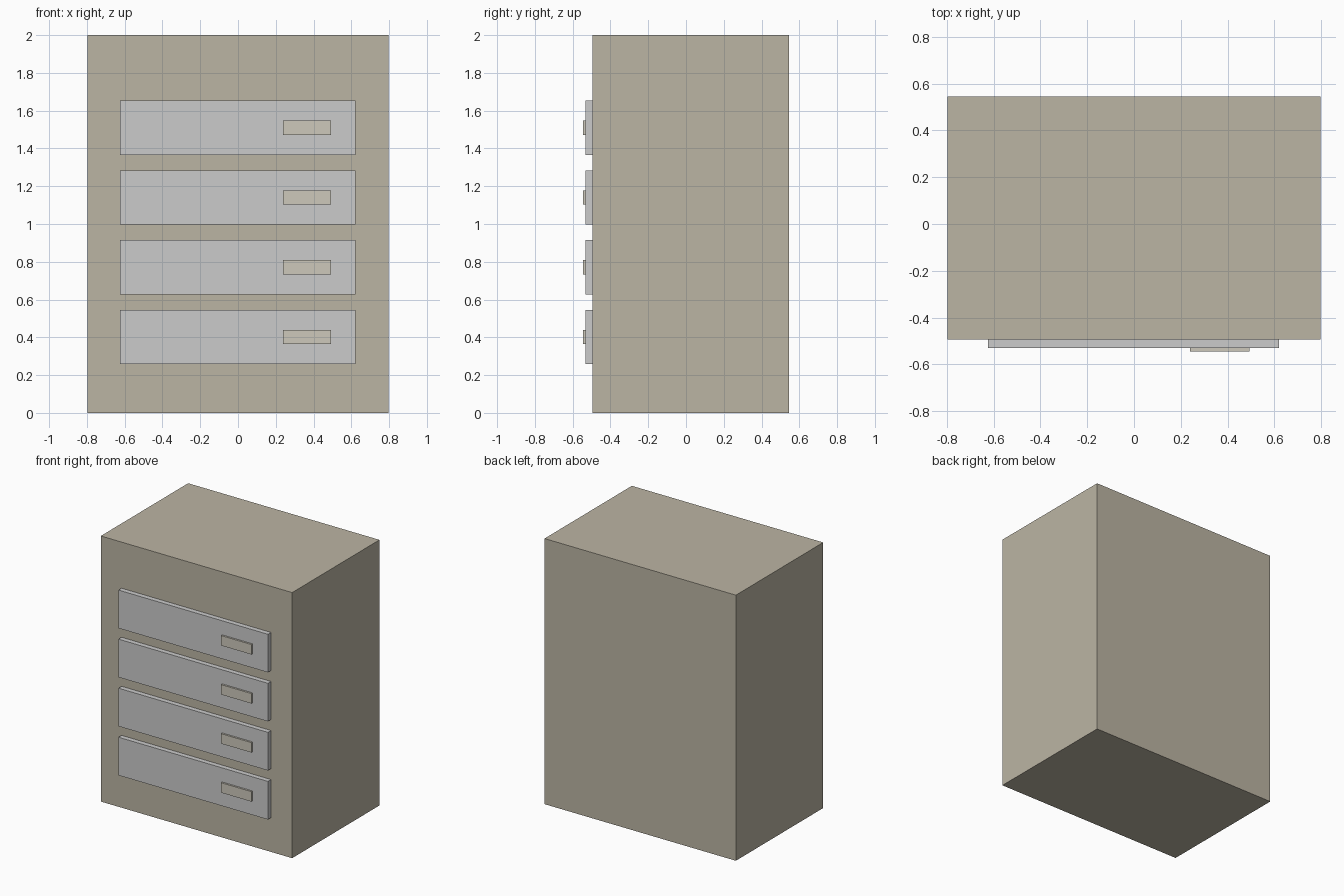
import bpy

if "Cube" in bpy.data.objects:
    bpy.data.objects.remove(bpy.data.objects["Cube"])


def material(name, rgb):
    mat = bpy.data.materials.new(name)
    mat.diffuse_color = (*rgb, 1.0)
    mat.use_nodes = True
    mat.node_tree.nodes["Principled BSDF"].inputs["Base Color"].default_value = mat.diffuse_color
    return mat


def box(name, x, y, z, mat=None):
    """Box spanning the (min, max) ranges on each axis."""
    spans = (x, y, z)
    bpy.ops.mesh.primitive_cube_add(size=1, location=[(a + b) / 2 for a, b in spans])
    obj = bpy.context.object
    obj.name = obj.data.name = name
    obj.scale = [b - a for a, b in spans]
    bpy.ops.object.transform_apply(location=False, rotation=False, scale=True)
    if mat:
        obj.data.materials.append(mat)
    return obj


tan = material("tan_paint", (0.50, 0.46, 0.37))
cream = material("cream_handle", (0.61, 0.58, 0.50))

BACK, FRONT = 0.545, -0.494
DRAWER_FACE, HANDLE_FACE = -0.531, -0.545
FIRST_Z, SPACING, DRAWER_H = 0.258, 0.3693, 0.287

# Cabinet body
box("cabinet_body", (-0.797, 0.797), (FRONT, BACK), (0, 2), tan)

# Four drawer fronts, each with a handle plate on the right
for i in range(4):
    z = FIRST_Z + i * SPACING
    box(f"drawer_front_{i + 1}", (-0.624, 0.621), (DRAWER_FACE, FRONT), (z, z + DRAWER_H))
    box(f"drawer_handle_{i + 1}", (0.239, 0.493), (HANDLE_FACE, DRAWER_FACE),
        (z + 0.106, z + 0.181), cream)
